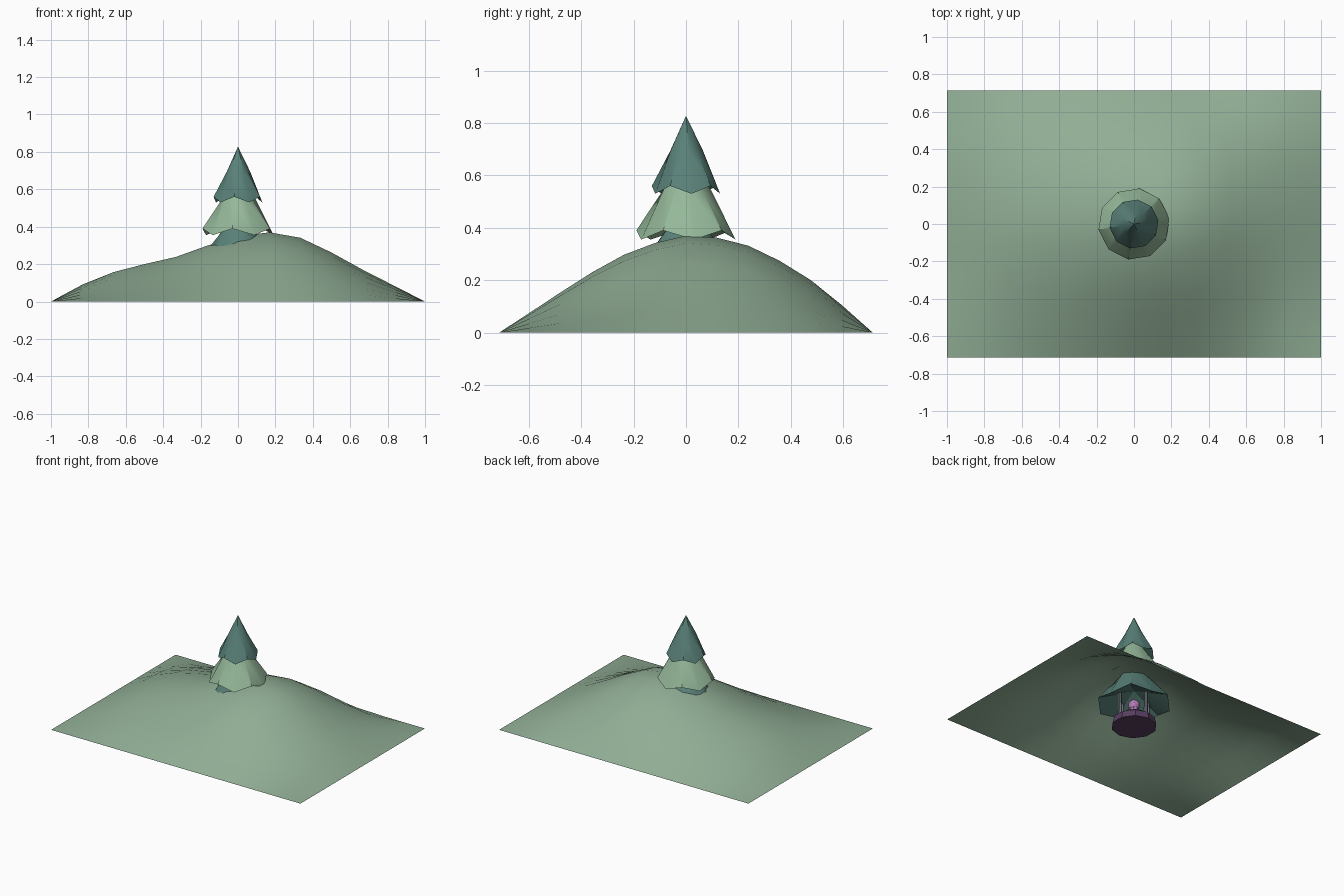
import bpy, math

if "Cube" in bpy.data.objects:
    bpy.data.objects.remove(bpy.data.objects["Cube"])

def material(name, rgb):
    m = bpy.data.materials.new(name)
    m.diffuse_color = (*rgb, 1)
    m.use_nodes = True
    m.node_tree.nodes["Principled BSDF"].inputs["Base Color"].default_value = m.diffuse_color
    return m

GRASS = material("grass", (0.28, 0.42, 0.30))
TEAL = material("teal_needles", (0.10, 0.22, 0.19))
LIGHT = material("light_needles", (0.30, 0.48, 0.32))
PURPLE = material("purple", (0.10, 0.05, 0.12))
PINK = material("pink", (0.45, 0.20, 0.48))
GREY = material("grey", (0.15, 0.17, 0.20))

def mesh_object(name, verts, faces, mat, angle):
    me = bpy.data.meshes.new(name)
    me.from_pydata(verts, [], faces)
    me.update()
    ob = bpy.data.objects.new(name, me)
    bpy.context.collection.objects.link(ob)
    me.materials.append(mat)
    bpy.ops.object.select_all(action='DESELECT')
    bpy.context.view_layer.objects.active = ob
    ob.select_set(True)
    bpy.ops.object.shade_smooth_by_angle(angle=math.radians(angle))
    return ob

# Hill: open sheet, ridge profile along x times profile along y
X_PROFILE = [0, .09, .157, .2, .238, .298, .348, .37, .341, .262, .17, .085, 0]
Y_PROFILE = [0, .077, .155, .23, .295, .34, .368, .36, .33, .273, .2, .105, 0]
n = len(X_PROFILE)
verts = [(-1 + i / 6, -.713 + j * .713 / 6, fx * fy / .368)
         for j, fy in enumerate(Y_PROFILE) for i, fx in enumerate(X_PROFILE)]
faces = [(j * n + i, j * n + i + 1, (j + 1) * n + i + 1, (j + 1) * n + i)
         for j in range(n - 1) for i in range(n - 1)]
mesh_object("hill", verts, faces, GRASS, 60)

# Tree tiers: ten-sided cones whose rim alternates between low tips and high notches
def tier(name, apex, rim_low, rim_high, radius, mat):
    vs = [(0, 0, apex)]
    mid_z = (apex + rim_high) / 2
    for k in range(10):
        a = math.radians(9 + 36 * k)
        r = radius * (.46 if k % 2 else .5)
        vs.append((r * math.cos(a), r * math.sin(a), mid_z))
    for k in range(10):
        a = math.radians(9 + 36 * k)
        z = rim_high if k % 2 else rim_low
        vs.append((radius * math.cos(a), radius * math.sin(a), z))
    vs.append((0, 0, rim_high + .08))
    fs = []
    for k in range(10):
        m = (k + 1) % 10
        fs += [(0, 1 + k, 1 + m), (1 + k, 11 + k, 11 + m, 1 + m), (21, 11 + m, 11 + k)]
    mesh_object(name, vs, fs, mat, 30)

tier("top_tier", .828, .53, .56, .132, TEAL)
tier("middle_tier", .70, .355, .39, .192, LIGHT)
tier("bottom_tier", .50, .15, .19, .24, TEAL)

# Small round platform with posts, hidden under the hill
def drum(name, sides, r1, r2, z0, z1, mat, x=0, y=0):
    bpy.ops.mesh.primitive_cone_add(vertices=sides, radius1=r1, radius2=r2, depth=z1 - z0,
                                    location=(x, y, (z0 + z1) / 2))
    ob = bpy.context.object
    ob.name = name
    ob.data.materials.append(mat)

drum("base_platform", 10, .15, .14, 0, .05, PURPLE)
drum("upper_step", 10, .09, .08, .05, .09, PURPLE)
drum("centre_stem", 8, .03, .03, .09, .14, PINK)
bpy.ops.mesh.primitive_uv_sphere_add(segments=10, ring_count=6, radius=.04, location=(0, 0, .16))
ball = bpy.context.object
ball.name = "centre_ball"
ball.data.materials.append(PINK)
bpy.ops.object.shade_smooth_by_angle()
for k in range(4):
    a = math.pi / 2 * k
    drum(f"post_{k + 1}", 6, .014, .012, .05, .22, GREY, .12 * math.cos(a), .12 * math.sin(a))
